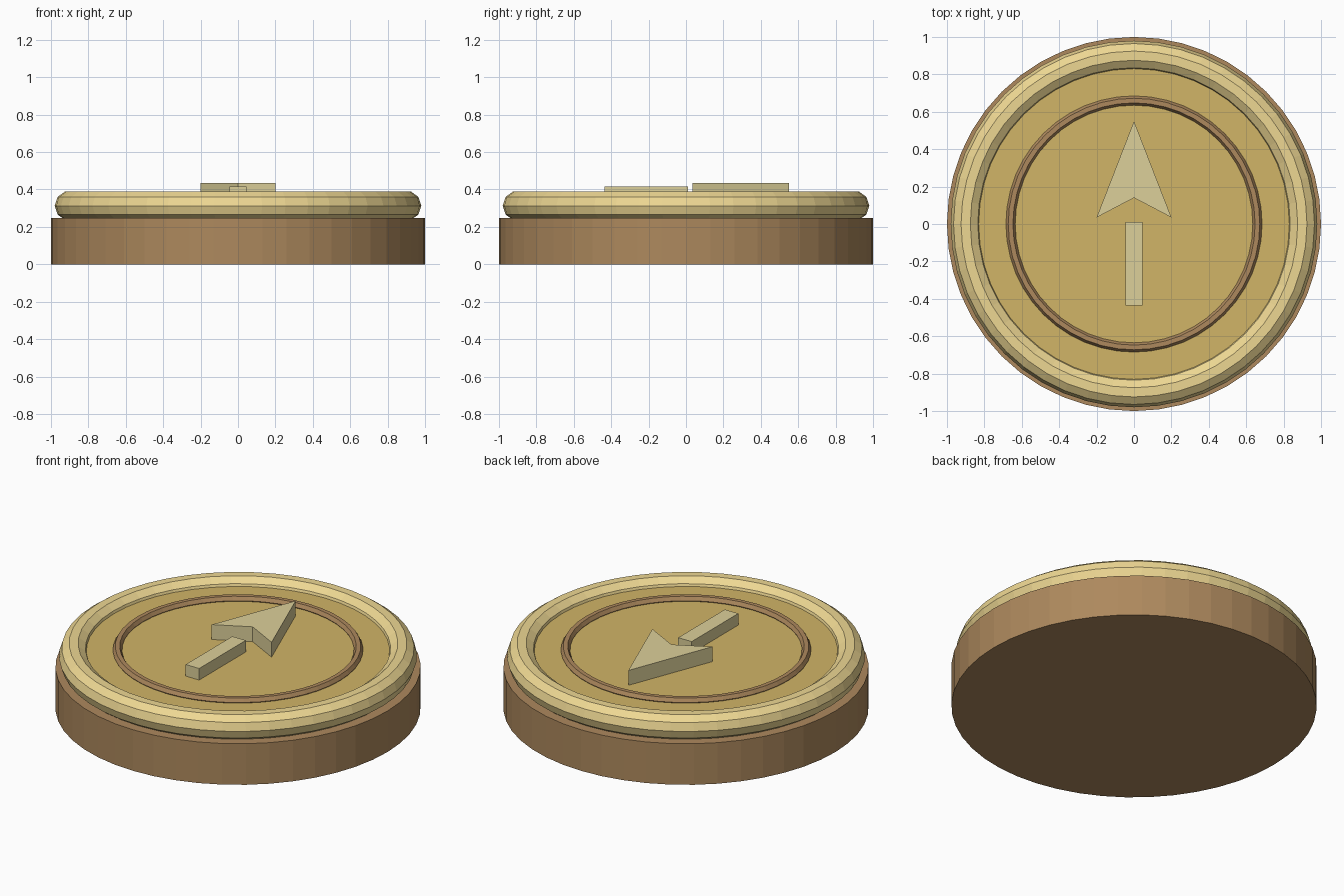
import bpy
import bmesh

if "Cube" in bpy.data.objects:
    bpy.data.objects.remove(bpy.data.objects["Cube"])

SIDES = 48


def material(name, rgb):
    m = bpy.data.materials.new(name)
    m.diffuse_color = (*rgb, 1.0)
    m.use_nodes = True
    m.node_tree.nodes["Principled BSDF"].inputs["Base Color"].default_value = m.diffuse_color
    return m


brown = material("brown_metal", (0.42, 0.25, 0.11))
bright = material("bright_brass", (0.85, 0.68, 0.29))
brass = material("dial_brass", (0.64, 0.46, 0.135))
pale = material("pale_brass", (0.72, 0.63, 0.32))


def finish(name, mat):
    ob = bpy.context.object
    ob.name = name
    ob.data.materials.append(mat)
    return ob


def disc(name, radius, z0, z1, mat):
    bpy.ops.mesh.primitive_cylinder_add(vertices=SIDES, radius=radius, depth=z1 - z0,
                                        location=(0, 0, (z0 + z1) / 2))
    return finish(name, mat)


def ring(name, major, minor, sides, z, mat):
    bpy.ops.mesh.primitive_torus_add(major_segments=SIDES, minor_segments=sides,
                                     major_radius=major, minor_radius=minor,
                                     location=(0, 0, z))
    return finish(name, mat)


def prism(name, outline, z0, z1, mat):
    # Extrude a flat outline upward
    bm = bmesh.new()
    face = bm.faces.new([bm.verts.new((x, y, z0)) for x, y in outline])
    ext = bmesh.ops.extrude_face_region(bm, geom=[face])
    top = [g for g in ext["geom"] if isinstance(g, bmesh.types.BMVert)]
    bmesh.ops.translate(bm, verts=top, vec=(0, 0, z1 - z0))
    bmesh.ops.recalc_face_normals(bm, faces=bm.faces[:])
    me = bpy.data.meshes.new(name)
    bm.to_mesh(me)
    bm.free()
    me.materials.append(mat)
    ob = bpy.data.objects.new(name, me)
    bpy.context.collection.objects.link(ob)
    return ob


# Case: solid base, rounded rim, dial plate and inner ring
disc("case_base", 1.0, 0.0, 0.248, brown)
ring("outer_rim", 0.90, 0.08, 10, 0.313, bright)
disc("dial_plate", 0.85, 0.245, 0.345, brass)
ring("inner_ring", 0.66, 0.025, 6, 0.35, brown)

# Needle: notched arrow head and plain tail bar
prism("needle_head", [(0, 0.55), (-0.2, 0.035), (0, 0.14), (0.2, 0.035)], 0.343, 0.435, pale)
prism("needle_tail", [(-0.045, -0.435), (0.045, -0.435), (0.045, 0.01), (-0.045, 0.01)],
      0.343, 0.415, pale)
